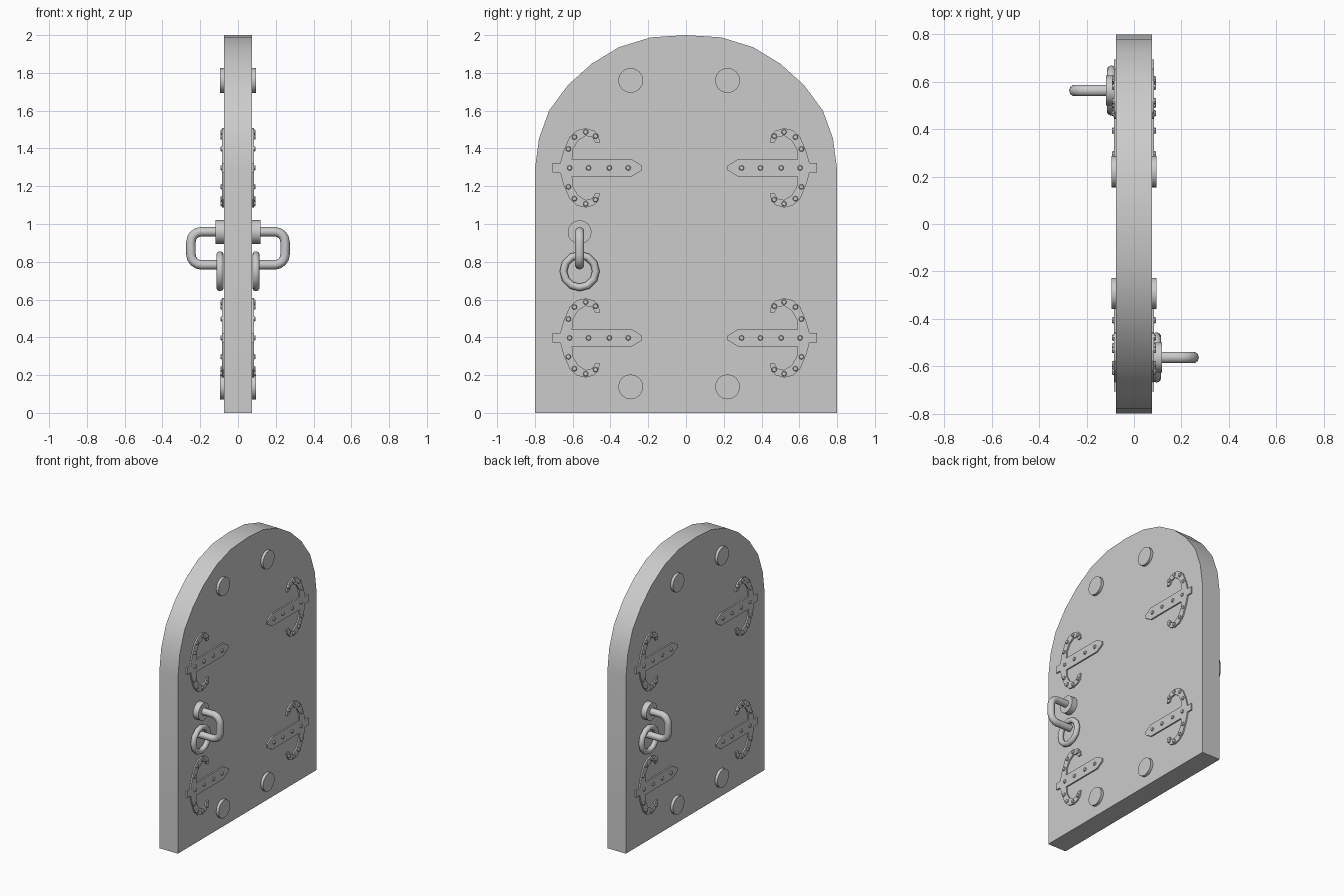
import bpy, bmesh, math
from mathutils import Matrix, Vector

if "Cube" in bpy.data.objects:
    bpy.data.objects.remove(bpy.data.objects["Cube"])


def finish(bm, name, angle=35):
    bmesh.ops.recalc_face_normals(bm, faces=bm.faces)
    mesh = bpy.data.meshes.new(name)
    bm.to_mesh(mesh)
    bm.free()
    ob = bpy.data.objects.new(name, mesh)
    bpy.context.collection.objects.link(ob)
    bpy.ops.object.select_all(action='DESELECT')
    ob.select_set(True)
    bpy.context.view_layer.objects.active = ob
    bpy.ops.object.shade_smooth_by_angle(angle=math.radians(angle))
    return ob


def prism(bm, outline, x0, x1):
    """Extrude a (y, z) outline along x."""
    face = bm.faces.new([bm.verts.new((x0, y, z)) for y, z in outline])
    ext = bmesh.ops.extrude_face_region(bm, geom=[face])['geom']
    bmesh.ops.translate(bm, vec=(x1 - x0, 0, 0),
                        verts=[v for v in ext if isinstance(v, bmesh.types.BMVert)])


def disc(bm, y, z, r, x0, x1, r2=None, n=16):
    m = Matrix.Translation(((x0 + x1) / 2, y, z)) @ Matrix.Rotation(math.pi / 2, 4, 'Y')
    bmesh.ops.create_cone(bm, cap_ends=True, segments=n, radius1=r,
                          radius2=r if r2 is None else r2, depth=x1 - x0, matrix=m)


def tube(bm, path, r, closed=False, n=10):
    """Sweep a circle along a planar path of 3D points."""
    pts = [Vector(p) for p in path]
    k = len(pts)
    normal = (pts[1] - pts[0]).cross(pts[k // 2] - pts[0]).normalized()
    rings = []
    for i, p in enumerate(pts):
        a = pts[i - 1] if closed or i > 0 else p
        b = pts[(i + 1) % k] if closed or i < k - 1 else p
        side = (b - a).normalized().cross(normal)
        rings.append([bm.verts.new(p + r * (math.cos(t) * side + math.sin(t) * normal))
                      for t in (2 * math.pi * j / n for j in range(n))])
    for i in range(k if closed else k - 1):
        q, s = rings[i], rings[(i + 1) % k]
        for j in range(n):
            bm.faces.new((q[j], q[(j + 1) % n], s[(j + 1) % n], s[j]))
    if not closed:
        bm.faces.new(rings[0])
        bm.faces.new(rings[-1])


# Arched door slab
half = [(0.8, 0), (0.8, 1.29), (0.778, 1.453), (0.725, 1.6), (0.625, 1.735),
        (0.5, 1.848), (0.355, 1.936), (0.186, 1.988)]
bm = bmesh.new()
prism(bm, half + [(0, 2.0)] + [(-y, z) for y, z in reversed(half)], -0.075, 0.075)
finish(bm, "door_slab")

# Large studs passing through the slab
bm = bmesh.new()
for y in (-0.293, 0.22):
    for z in (0.138, 1.76):
        disc(bm, y, z, 0.066, -0.095, 0.095)
finish(bm, "large_studs")

# Anchor-shaped hinge straps with rivets, on both faces
upper = [(0.226, 0.012), (0.28, 0.045), (0.597, 0.045), (0.592, 0.10), (0.565, 0.145),
         (0.525, 0.17), (0.49, 0.162), (0.475, 0.135), (0.45, 0.135), (0.457, 0.172),
         (0.48, 0.197), (0.525, 0.21), (0.57, 0.2), (0.61, 0.165), (0.642, 0.09),
         (0.66, 0.025), (0.70, 0.025)]
strap = upper + [(u, -v) for u, v in reversed(upper)]
rivets = [(u, 0) for u in (0.30, 0.40, 0.51, 0.61)]
rivets += [(u, s * v) for s in (1, -1)
           for u, v in ((0.617, 0.10), (0.585, 0.163), (0.525, 0.19), (0.473, 0.168))]
for row, zc in (("lower", 0.397), ("upper", 1.297)):
    for side, sy in (("left", -1), ("right", 1)):
        bm = bmesh.new()
        for sx in (-1, 1):
            prism(bm, [(-0.006 + sy * u, zc + v) for u, v in strap], sx * 0.07, sx * 0.085)
            for u, v in rivets:
                a, b = sorted((sx * 0.08, sx * 0.093))
                r1, r2 = (0.016, 0.011) if sx > 0 else (0.011, 0.016)
                disc(bm, -0.006 + sy * u, zc + v, r1, a, b, r2, 8)
        finish(bm, f"{row}_{side}_hinge_strap", 25)

# Pull handles: boss, bent staple and hanging ring, turned half round for the far face
Y = -0.563
bend = [(0.195 + 0.054 * math.cos(t), Y, c + 0.054 * math.sin(t))
        for c, start in ((0.905, 90), (0.838, 0))
        for t in (math.radians(start - 22.5 * i) for i in range(5))]
staple = [(0.10, Y, 0.959)] + bend + [(0.085, Y, 0.784)]
ring = [(0.095, Y + 0.086 * math.cos(t), 0.75 + 0.086 * math.sin(t))
        for t in (2 * math.pi * i / 12 for i in range(12))]
for label, turn in (("near", 0), ("far", math.pi)):
    rot = Matrix.Rotation(turn, 4, 'Z')
    for part in ("boss", "staple", "ring"):
        bm = bmesh.new()
        if part == "boss":
            disc(bm, Y, 0.957, 0.063, 0.07, 0.118)
        elif part == "staple":
            tube(bm, staple, 0.025)
        else:
            tube(bm, ring, 0.02, closed=True)
        bm.transform(rot)
        finish(bm, f"{label}_handle_{part}", 50)
